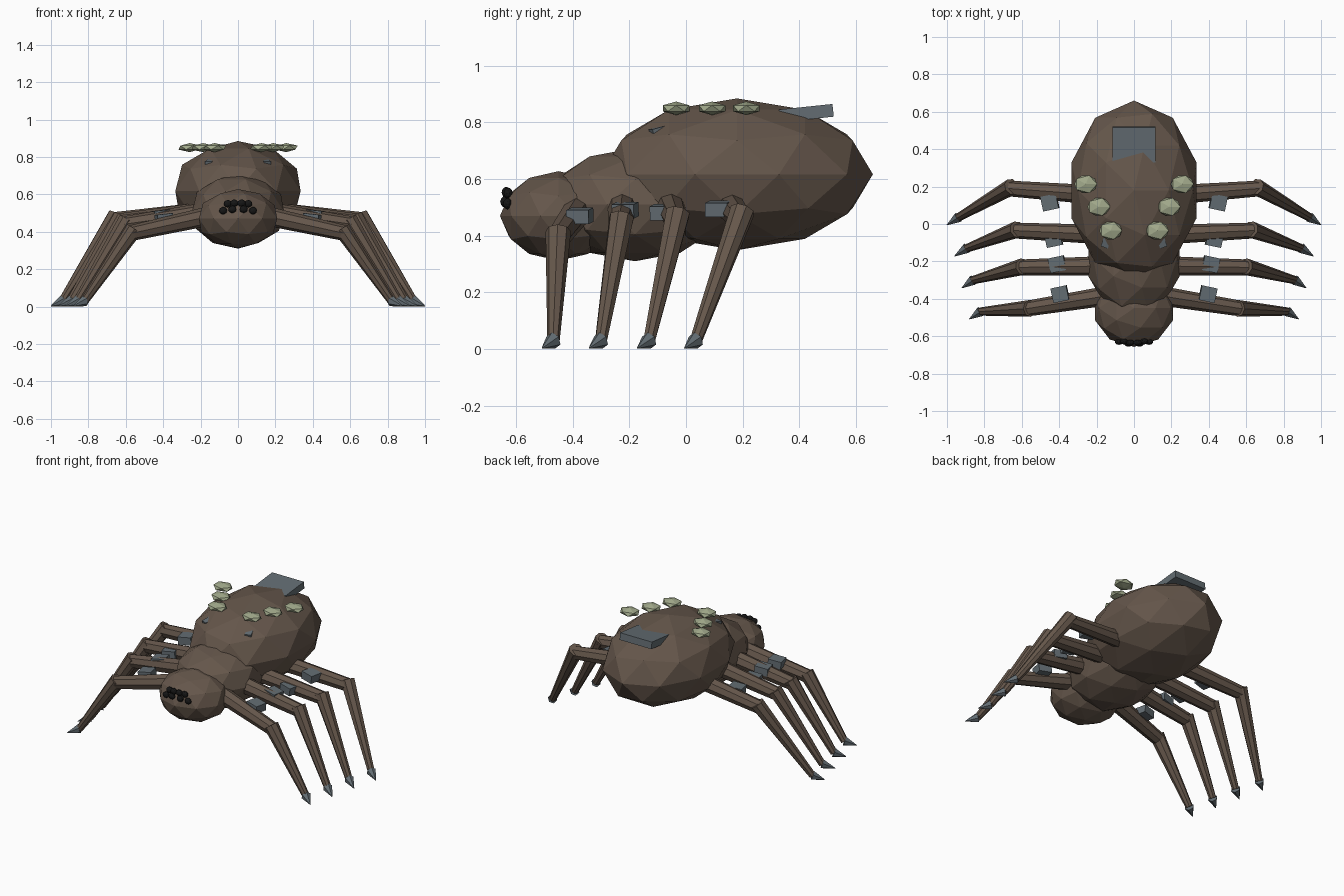
import bpy, bmesh
from math import radians
from mathutils import Matrix, Vector, Euler

if "Cube" in bpy.data.objects:
    bpy.data.objects.remove(bpy.data.objects["Cube"], do_unlink=True)


def material(name, rgb):
    m = bpy.data.materials.new(name)
    m.use_nodes = True
    m.diffuse_color = (*rgb, 1)
    m.node_tree.nodes["Principled BSDF"].inputs["Base Color"].default_value = (*rgb, 1)
    return m


BROWN = material("brown hide", (0.13, 0.094, 0.07))
GREY = material("slate grey", (0.125, 0.152, 0.17))
GREEN = material("pale green", (0.36, 0.40, 0.26))
BLACK = material("black", (0.008, 0.008, 0.008))


def finish(name, bm, mat):
    mesh = bpy.data.meshes.new(name)
    bm.to_mesh(mesh)
    bm.free()
    mesh.materials.append(mat)
    ob = bpy.data.objects.new(name, mesh)
    bpy.context.collection.objects.link(ob)
    return ob


def ball(name, centre, radii, mat, detail=2):
    bm = bmesh.new()
    bmesh.ops.create_icosphere(bm, subdivisions=detail, radius=1,
                               matrix=Matrix.LocRotScale(Vector(centre), None, Vector(radii)))
    return finish(name, bm, mat)


def box(name, centre, size, mat, turn=(0, 0, 0)):
    bm = bmesh.new()
    rot = Euler([radians(a) for a in turn])
    bmesh.ops.create_cube(bm, size=1, matrix=Matrix.LocRotScale(Vector(centre), rot, Vector(size)))
    return finish(name, bm, mat)


def limb(name, start, end, r1, r2, mat, sides=8):
    a, b = Vector(start), Vector(end)
    bm = bmesh.new()
    rot = (b - a).to_track_quat('Z', 'Y')
    bmesh.ops.create_cone(bm, cap_ends=True, segments=sides, radius1=r1, radius2=r2,
                          depth=(b - a).length,
                          matrix=Matrix.LocRotScale((a + b) / 2, rot, None))
    return finish(name, bm, mat)


# Body
ball("abdomen", (0, 0.18, 0.617), (0.352, 0.48, 0.268), BROWN)
ball("thorax", (0, -0.18, 0.51), (0.257, 0.32, 0.2), BROWN)
ball("head", (0, -0.45, 0.47), (0.22, 0.207, 0.158), BROWN)
box("back_plate", (0, 0.425, 0.833), (0.23, 0.19, 0.045), GREY, (6, 0, 0))

# Legs from front to back: hip, knee, ankle, claw tip, plate centre
legs = {
    "front": ((0.15, -0.385, 0.485), (0.57, -0.452, 0.393), (0.82, -0.468, 0.03),
              (0.88, -0.508, 0.003), (0.395, -0.375, 0.47)),
    "second": ((0.2, -0.225, 0.50), (0.61, -0.232, 0.44), (0.86, -0.3, 0.03),
               (0.92, -0.342, 0.003), (0.41, -0.215, 0.49)),
    "third": ((0.2, -0.055, 0.505), (0.64, -0.035, 0.455), (0.895, -0.13, 0.03),
              (0.96, -0.172, 0.003), (0.43, -0.08, 0.483)),
    "back": ((0.2, 0.155, 0.505), (0.67, 0.19, 0.462), (0.94, 0.035, 0.03),
             (1.0, -0.005, 0.003), (0.45, 0.115, 0.495)),
}
for side, s in (("left", 1), ("right", -1)):
    for row, points in legs.items():
        hip, knee, ankle, tip, plate = [Vector((s * p[0], p[1], p[2])) for p in points]
        tag = f"{side}_{row}"
        limb(tag + "_upper_leg", hip, knee, 0.052, 0.042, BROWN)
        limb(tag + "_lower_leg", knee + (knee - ankle) * 0.06, ankle, 0.045, 0.022, BROWN)
        limb(tag + "_claw", ankle, tip, 0.03, 0.002, GREY, 6)
        box(tag + "_leg_plate", plate, (0.085, 0.08, 0.05), GREY, (0, s * 6, s * -12))

    # Warts along the back
    for i, (x, y) in enumerate(((0.125, -0.035), (0.188, 0.092), (0.258, 0.213))):
        ball(f"{side}_wart_{i + 1}", (s * x, y, 0.85), (0.068, 0.055, 0.024), GREEN, 1)

    # Small half-buried spur on the front of the abdomen
    box(side + "_spur", (s * 0.15, -0.1, 0.772), (0.04, 0.05, 0.02), GREY, (15, 0, s * 20))

    # Eyes in two rows
    for i, (x, y, z) in enumerate(((0.02, -0.635, 0.553), (0.055, -0.628, 0.55),
                                   (0.03, -0.64, 0.52), (0.08, -0.63, 0.513))):
        ball(f"{side}_eye_{i + 1}", (s * x, y, z), (0.022, 0.016, 0.02), BLACK)
